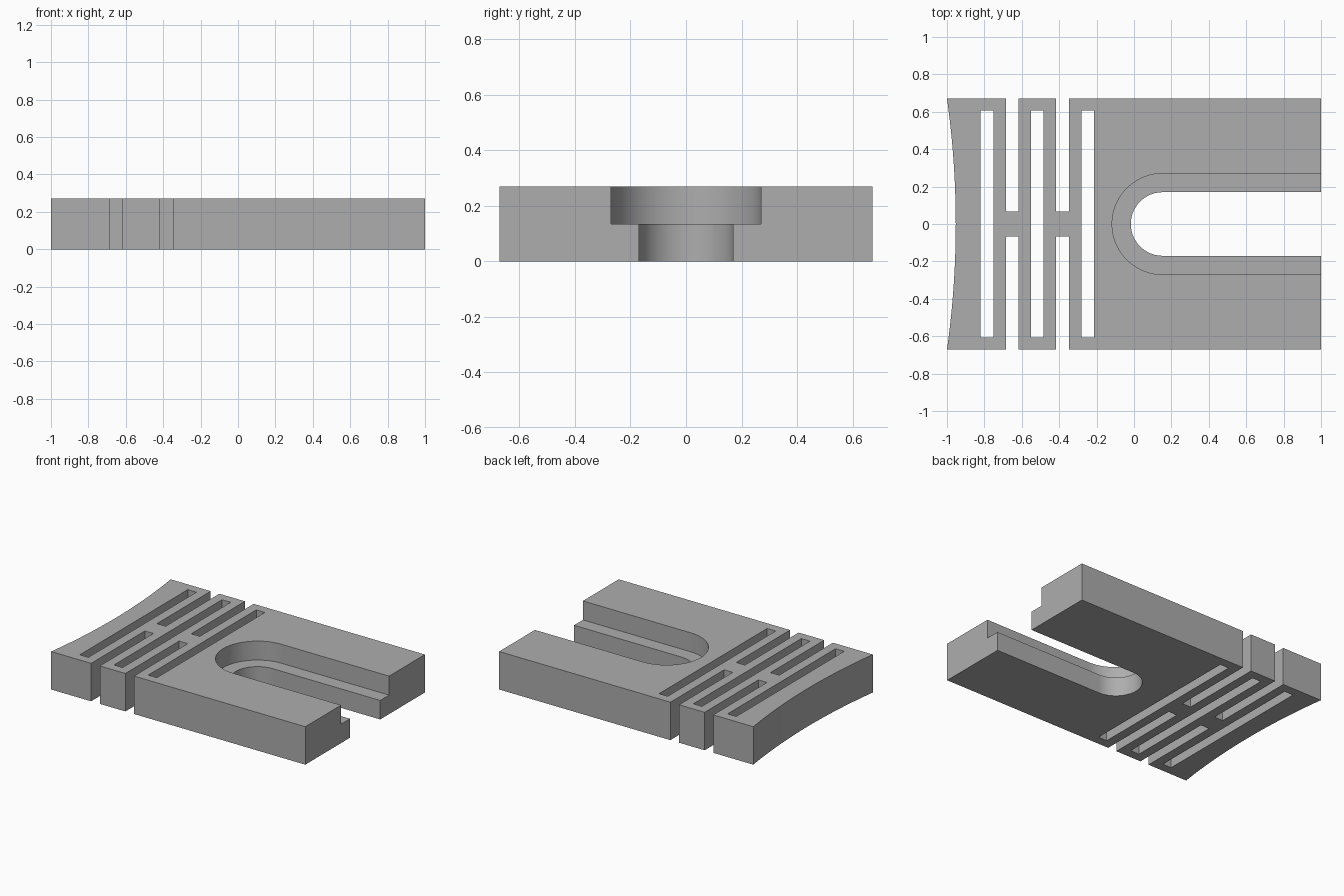
import bpy, bmesh, math

HEIGHT, HALF_Y = 0.27, 0.672
PITCH, SLOT = 0.1347, 0.068   # flexure slot spacing and width

cube = bpy.data.objects.get("Cube")
if cube:
    bpy.data.objects.remove(cube, do_unlink=True)

grey = bpy.data.materials.new("plain grey")
grey.use_nodes = True
colour = (0.42, 0.42, 0.42, 1)
grey.diffuse_color = colour
grey.node_tree.nodes["Principled BSDF"].inputs["Base Color"].default_value = colour


def arc(cx, cy, radius, start, end, steps):
    angles = [start + (end - start) * i / steps for i in range(steps + 1)]
    return [(cx + radius * math.cos(a), cy + radius * math.sin(a)) for a in angles]


def prism(name, outline, bottom, top):
    bm = bmesh.new()
    face = bm.faces.new([bm.verts.new((x, y, bottom)) for x, y in outline])
    grown = bmesh.ops.extrude_face_region(bm, geom=[face])["geom"]
    moved = [g for g in grown if isinstance(g, bmesh.types.BMVert)]
    bmesh.ops.translate(bm, verts=moved, vec=(0, 0, top - bottom))
    bmesh.ops.recalc_face_normals(bm, faces=bm.faces)
    mesh = bpy.data.meshes.new(name)
    bm.to_mesh(mesh)
    bm.free()
    mesh.materials.append(grey)
    obj = bpy.data.objects.new(name, mesh)
    bpy.context.collection.objects.link(obj)
    return obj


def rectangle(x0, x1, y0, y1):
    return [(x0, y0), (x1, y0), (x1, y1), (x0, y1)]


# Plate with a shallow concave end
sagitta = 0.047
radius = (HALF_Y ** 2 + sagitta ** 2) / (2 * sagitta)
half_angle = math.asin(HALF_Y / radius)
end_curve = arc(-1 + sagitta - radius, 0, radius, half_angle, -half_angle, 32)
plate = prism("clamp_plate", end_curve + [(1, -HALF_Y), (1, HALF_Y)], 0, HEIGHT)

cutters = []


def cut(name, outline, bottom=-0.1, top=HEIGHT + 0.1):
    cutters.append(prism(name, outline, bottom, top))


# Flexure slots: closed windows alternate with pairs of open side notches
for i in range(5):
    x0 = -0.82 + i * PITCH
    if i % 2 == 0:
        cut("window_cutter", rectangle(x0, x0 + SLOT, -0.607, 0.607))
    else:
        cut("front_notch_cutter", rectangle(x0, x0 + SLOT, -0.8, -0.068))
        cut("back_notch_cutter", rectangle(x0, x0 + SLOT, 0.068, 0.8))

# Stepped open-ended bolt slot
for name, r, bottom in (("bolt_slot_cutter", 0.17, -0.1),
                        ("counterbore_cutter", 0.27, HEIGHT / 2)):
    curve = arc(0.153, 0, r, math.pi / 2, math.pi * 1.5, 40)
    cut(name, curve + [(1.2, -r), (1.2, r)], bottom)

for cutter in cutters:
    mod = plate.modifiers.new(cutter.name, "BOOLEAN")
    mod.operation, mod.solver, mod.object = "DIFFERENCE", "EXACT", cutter
    cutter.hide_render = True

# Apply the cuts, remove the cutters and smooth the curved walls
bpy.context.view_layer.update()
result = bpy.data.meshes.new_from_object(
    plate.evaluated_get(bpy.context.evaluated_depsgraph_get()))
plate.modifiers.clear()
plate.data = result
for cutter in cutters:
    bpy.data.objects.remove(cutter, do_unlink=True)
bpy.ops.object.select_all(action="DESELECT")
plate.select_set(True)
bpy.context.view_layer.objects.active = plate
bpy.ops.object.shade_smooth_by_angle(angle=math.radians(30))
